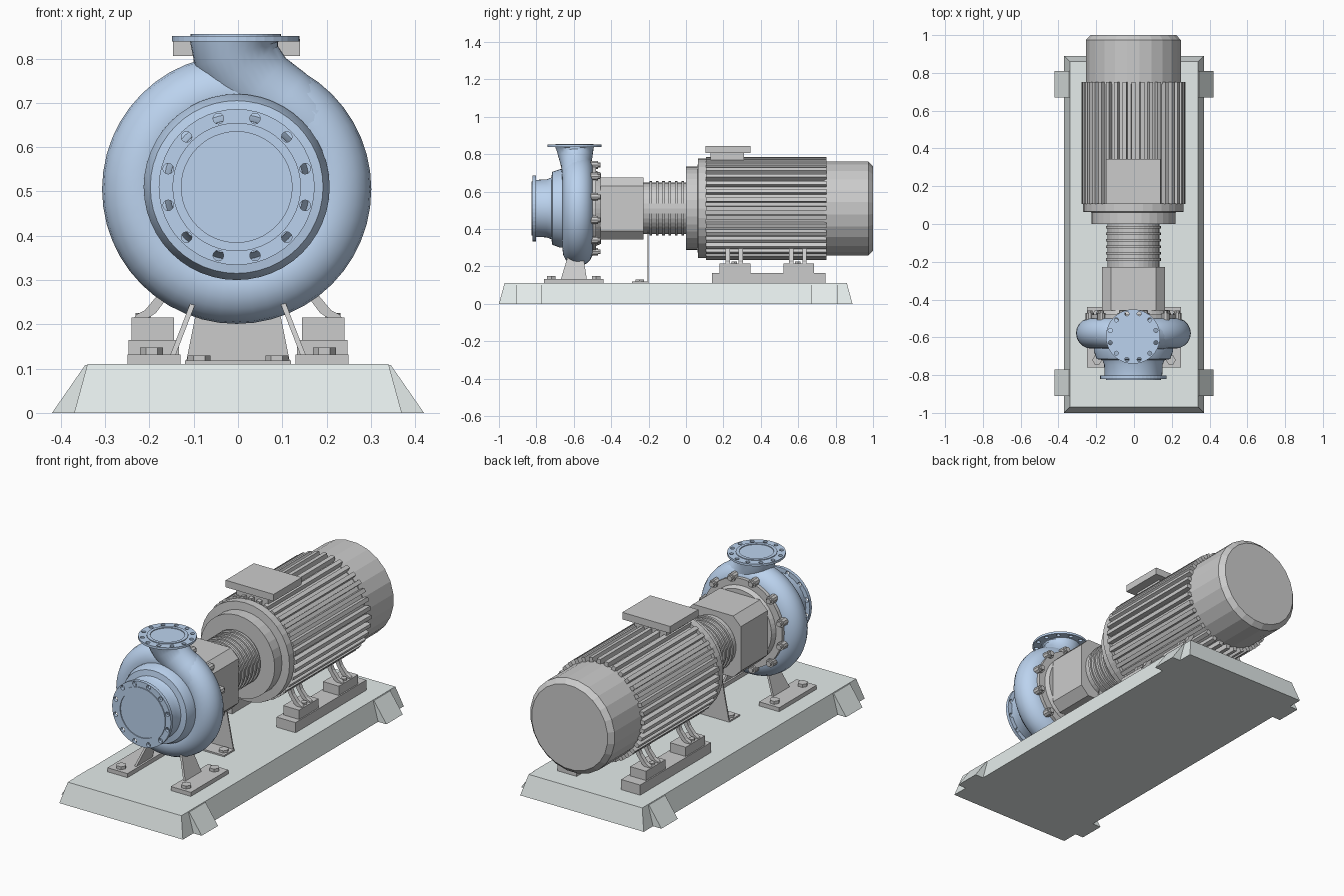
import bpy, bmesh
from math import sin, cos, pi, hypot
from mathutils import Vector

if "Cube" in bpy.data.objects:
    bpy.data.objects.remove(bpy.data.objects["Cube"])

CX, CZ = -0.003, 0.51          # shaft axis
PY = -0.578                    # volute mid plane


def material(name, rgb):
    m = bpy.data.materials.new(name)
    m.diffuse_color = (*rgb, 1)
    m.use_nodes = True
    m.node_tree.nodes["Principled BSDF"].inputs["Base Color"].default_value = m.diffuse_color
    return m


BLUE = material("pump_blue", (0.50, 0.65, 0.86))
PALE = material("base_pale", (0.78, 0.84, 0.83))


def finish(name, bm, mat=None, smooth=False):
    bmesh.ops.recalc_face_normals(bm, faces=bm.faces)
    me = bpy.data.meshes.new(name)
    bm.to_mesh(me)
    bm.free()
    ob = bpy.data.objects.new(name, me)
    bpy.context.collection.objects.link(ob)
    if mat:
        me.materials.append(mat)
    bpy.ops.object.select_all(action='DESELECT')
    ob.select_set(True)
    bpy.context.view_layer.objects.active = ob
    if smooth:
        bpy.ops.object.shade_smooth_by_angle(angle=0.55)
    return ob


def skin(bm, rings):
    """Bridge a list of equal point rings and cap both ends."""
    rings = [[bm.verts.new(p) for p in r] for r in rings]
    n = len(rings[0])
    for a, b in zip(rings, rings[1:]):
        for i in range(n):
            j = (i + 1) % n
            bm.faces.new((a[i], a[j], b[j], b[i]))
    bm.faces.new(rings[0])
    bm.faces.new(rings[-1])


def add_lathe(bm, profile, segs, c=(CX, CZ), axis='Y', phase=0.0):
    """Profile of (radius, position along axis)."""
    rings = []
    for r, t in profile:
        ring = []
        for i in range(segs):
            a = 2 * pi * (i + phase) / segs
            u, v = c[0] + r * cos(a), c[1] + r * sin(a)
            ring.append((u, t, v) if axis == 'Y' else (u, v, t))
        rings.append(ring)
    skin(bm, rings)


def lathe(name, profile, segs=32, mat=None, smooth=False, **kw):
    bm = bmesh.new()
    add_lathe(bm, profile, segs, **kw)
    return finish(name, bm, mat, smooth)


def prism(name, pts, y0, y1, mat=None):
    """Extrude an (x, z) outline along y."""
    bm = bmesh.new()
    skin(bm, [[(x, y, z) for x, z in pts] for y in (y0, y1)])
    return finish(name, bm, mat)


def block(name, low, z0, z1, top=None, mat=None):
    """Box or frustum from (x0, x1, y0, y1) rectangles."""
    bm = bmesh.new()
    skin(bm, [[(a, c, z), (b, c, z), (b, d, z), (a, d, z)]
              for (a, b, c, d), z in ((low, z0), (top or low, z1))])
    return finish(name, bm, mat)


def bolt(name, x, y, z, r=0.026, h=0.018):
    lathe(name, [(r, z), (r, z + h)], 6, c=(x, y), axis='Z')


def drill(ob, R, r, n, t0, t1, c, axis):
    """Cut a bolt circle through a flange."""
    bm = bmesh.new()
    for i in range(n):
        a = 2 * pi * (i + 0.5) / n
        add_lathe(bm, [(r, t0), (r, t1)], 12, axis=axis,
                  c=(c[0] + R * cos(a), c[1] + R * sin(a)))
    cut = finish("hole_cutter", bm)
    cut.hide_render = True
    mod = ob.modifiers.new("holes", 'BOOLEAN')
    mod.object, mod.operation, mod.solver = cut, 'DIFFERENCE', 'EXACT'
    bpy.ops.object.select_all(action='DESELECT')
    ob.select_set(True)
    bpy.context.view_layer.objects.active = ob
    bpy.ops.object.modifier_apply(modifier=mod.name)
    bpy.data.objects.remove(cut)


# Base plate with four lifting tabs
block("base_plate", (-0.37, 0.37, -1, 0.89), 0, 0.11,
      (-0.34, 0.34, -0.97, 0.86), PALE)
for s in (-1, 1):
    for y in (-0.91, 0.67):
        prism("base_tab", [(s * 0.30, 0), (s * 0.42, 0), (s * 0.345, 0.108),
                           (s * 0.30, 0.108)], y, y + 0.14, PALE)

# Pump volute
bm = bmesh.new()
N, M = 48, 20
grid = [[bm.verts.new((CX + (0.22 + 0.084 * cos(q)) * cos(p), PY + 0.082 * sin(q),
                       0.505 + (0.22 + 0.084 * cos(q)) * sin(p)))
         for q in (2 * pi * j / M for j in range(M))]
        for p in (2 * pi * i / N for i in range(N))]
for i in range(N):
    for j in range(M):
        k, l = (i + 1) % N, (j + 1) % M
        bm.faces.new((grid[i][j], grid[k][j], grid[k][l], grid[i][l]))
finish("volute", bm, BLUE, True)

# Discharge nozzle sweeping out of the volute
path = [(0.20, 0.60, 0.07), (0.155, 0.655, 0.08), (0.10, 0.70, 0.085),
        (0.05, 0.735, 0.088), (0.015, 0.775, 0.092), (-0.003, 0.81, 0.098),
        (-0.005, 0.842, 0.104)]
rings = []
for i, (x, z, r) in enumerate(path):
    a, b = path[max(i - 1, 0)], path[min(i + 1, len(path) - 1)]
    tx, tz = b[0] - a[0], b[1] - a[1]
    d = hypot(tx, tz)
    if i == len(path) - 1:
        tx, tz, d = 0, 1, 1
    y = PY - 0.018 * i / 6
    ry = min(r, 0.08 + 0.024 * max(0, i - 3) / 3)
    rings.append([(x + r * cos(q) * tz / d, y + ry * sin(q), z - r * cos(q) * tx / d)
                  for q in (2 * pi * k / 32 for k in range(32))])
bm = bmesh.new()
skin(bm, rings)
finish("discharge_nozzle", bm, BLUE, True)
dc = (-0.005, -0.596)
fl = lathe("discharge_flange", [(0.144, 0.839), (0.144, 0.851), (0.102, 0.851),
           (0.102, 0.855), (0.085, 0.855), (0.085, 0.851)], 40, BLUE, c=dc, axis='Z')
drill(fl, 0.125, 0.011, 12, 0.8, 0.9, dc, 'Z')

# Suction cover, neck and flange
lathe("suction_cover", [(0.20, -0.50), (0.21, -0.655), (0.21, -0.672), (0.195, -0.715),
      (0.165, -0.72), (0.155, -0.745), (0.152, -0.81)], 48, BLUE, True)
fl = lathe("suction_flange", [(0.176, -0.803), (0.176, -0.821), (0.145, -0.821),
           (0.145, -0.826), (0.125, -0.826), (0.125, -0.821)], 48, BLUE)
drill(fl, 0.160, 0.012, 12, -0.85, -0.78, (CX, CZ), 'Y')

# Rear pump cover with ring of bolts
lathe("rear_cover", [(0.225, -0.53), (0.237, -0.51), (0.237, -0.48), (0.20, -0.48),
                     (0.19, -0.455)], 48)
bm = bmesh.new()
for i in range(12):
    a = 2 * pi * (i + 0.5) / 12
    add_lathe(bm, [(0.022, -0.52), (0.022, -0.47), (0.014, -0.47), (0.014, -0.457)],
              10, c=(CX + 0.24 * cos(a), CZ + 0.24 * sin(a)))
finish("cover_bolts", bm)

# Bearing bracket: chamfered box
w, k = 0.166, 0.12
prism("bearing_bracket", [(CX + x, CZ + z) for x, z in
      ((-w, -k), (-k, -w), (k, -w), (w, -k), (w, k), (k, w), (-k, w), (-w, k))],
      -0.457, -0.227)

# Ribbed coupling guard
prof = [(0.138, -0.23)]
for i in range(6):
    y = -0.195 + i * 0.034
    prof += [(0.138, y), (0.146, y), (0.146, y + 0.014), (0.138, y + 0.014)]
lathe("coupling_guard", prof + [(0.138, 0.005)], 32)

# Guard support plate
prism("support_plate", [(-0.118, 0.11), (0.118, 0.11), (0.06, 0.40), (-0.06, 0.40)],
      -0.207, -0.2)
block("support_foot", (-0.12, 0.12, -0.29, -0.2), 0.11, 0.118)
for s in (-1, 1):
    bolt("support_bolt", s * 0.088, -0.248, 0.116, h=0.014)

# Pump feet and splayed legs
for s in (-1, 1):
    block("pump_foot", sorted((s * 0.13, s * 0.25))[:2] + [-0.76, -0.44], 0.11, 0.132)
    bm = bmesh.new()
    skin(bm, [[(s * (x - 0.006), y0, z), (s * (x + 0.006), y0, z),
               (s * (x + 0.006), y1, z), (s * (x - 0.006), y1, z)]
              for x, y0, y1, z in ((0.148, -0.67, -0.53, 0.128),
                                   (0.097, -0.63, -0.55, 0.26))])
    finish("pump_leg", bm)
    for y in (-0.72, -0.48):
        bolt("pump_bolt", s * 0.195, y, 0.13)

# Motor end shield, flange and rear fan cover
lathe("motor_end_shield", [(0.223, 0.0), (0.223, 0.062), (0.266, 0.065), (0.266, 0.108)], 32)
lathe("fan_cover", [(0.253, 0.74), (0.253, 0.975), (0.228, 1.0)], 24, phase=0.5)

# Finned motor body as one star shaped extrusion
pts, fins = [], 36
for i in range(fins):
    for off, r in ((-0.27, 0.247), (-0.22, 0.275), (0.22, 0.275), (0.27, 0.247)):
        a = 2 * pi * (i + off) / fins
        pts.append((CX + r * cos(a), CZ + r * sin(a)))
prism("finned_body", pts, 0.106, 0.752)

# Terminal box
block("terminal_neck", (-0.10, 0.09, 0.13, 0.31), 0.74, 0.81)
block("terminal_box", (-0.147, 0.14, 0.105, 0.345), 0.806, 0.844)

# Motor feet: rail, pads, curved ribs and bolts
for s in (-1, 1):
    xs = sorted((s * 0.133, s * 0.247))
    block("motor_rail", xs + [0.14, 0.745], 0.11, 0.165)
    for y in (0.18, 0.52):
        block("motor_pad", sorted((s * 0.145, s * 0.24)) + [y, y + 0.165], 0.165, 0.215)
        for dy in (0.032, 0.102):
            prism("foot_rib", [(s * a, b) for a, b in
                  ((0.235, 0.213), (0.23, 0.222), (0.21, 0.232), (0.178, 0.27),
                   (0.15, 0.34), (0.12, 0.34), (0.158, 0.262), (0.185, 0.226), (0.205, 0.213))],
                  y + dy, y + dy + 0.022)
        bolt("motor_bolt", s * 0.215, y + 0.078, 0.213, r=0.017, h=0.012)
